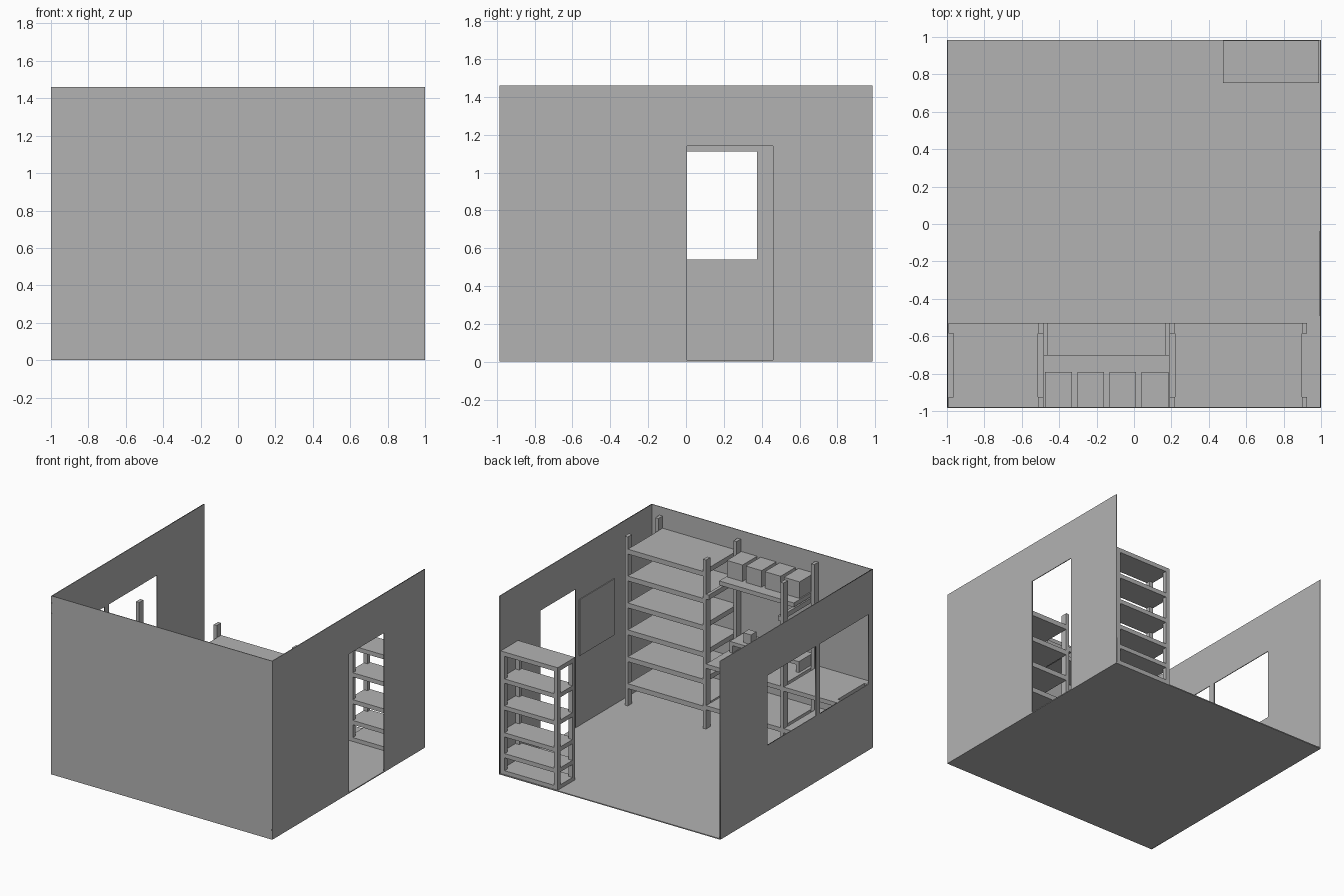
import bpy
import bmesh
from math import radians
from mathutils import Matrix, Vector

old = bpy.data.objects.get("Cube")
if old:
    bpy.data.objects.remove(old, do_unlink=True)

# One plain grey for everything
grey = bpy.data.materials.new("plain grey")
grey.use_nodes = True
COLOUR = (0.45, 0.45, 0.45, 1)
grey.diffuse_color = COLOUR
grey.node_tree.nodes["Principled BSDF"].inputs["Base Color"].default_value = COLOUR


def add_object(name, mesh):
    mesh.materials.clear()
    mesh.materials.append(grey)
    ob = bpy.data.objects.new(name, mesh)
    bpy.context.scene.collection.objects.link(ob)
    return ob


def boxes(name, spans):
    """One object made of boxes, each given as x, y and z ranges."""
    bm = bmesh.new()
    for span in spans:
        lo = Vector([r[0] for r in span])
        hi = Vector([r[1] for r in span])
        mat = Matrix.Translation((lo + hi) / 2) @ Matrix.Diagonal((*(hi - lo), 1))
        bmesh.ops.create_cube(bm, size=1, matrix=mat)
    mesh = bpy.data.meshes.new(name)
    bm.to_mesh(mesh)
    bm.free()
    return add_object(name, mesh)


def rect(a, b, low, high):
    return [(a, low), (b, low), (b, high), (a, high)]


def side_wall(name, x, outlines):
    """Flat wall across x, with holes cut by the inner outlines."""
    curve = bpy.data.curves.new(name + " outline", "CURVE")
    curve.dimensions = "2D"
    curve.fill_mode = "BOTH"
    curve.extrude = WALL / 2
    for pts in outlines:
        sp = curve.splines.new("POLY")
        sp.points.add(len(pts) - 1)
        for p, (u, v) in zip(sp.points, pts):
            p.co = (u, v, 0, 1)
        sp.use_cyclic_u = True
    temp = bpy.data.objects.new(name + " outline", curve)
    bpy.context.scene.collection.objects.link(temp)
    deps = bpy.context.evaluated_depsgraph_get()
    mesh = bpy.data.meshes.new_from_object(temp.evaluated_get(deps))
    bpy.data.objects.remove(temp, do_unlink=True)
    ob = add_object(name, mesh)
    ob.rotation_euler = (radians(90), 0, radians(90))
    ob.location.x = x


WALL = 0.006
D = 0.985       # half depth of the room
H = 1.46        # wall height
inner = 1 - WALL / 2

# Room shell, open at the back
boxes("floor", [((-1, 1), (-D, D), (0, 0.008))])
boxes("front_wall", [((-1, 1), (-D, -D + WALL), (0, H))])
side_wall("left_wall", inner, [[(-D, 0), (0.005, 0), (0.005, 1.14), (0.46, 1.14),
                                (0.46, 0), (D, 0), (D, H), (-D, H)]])
side_wall("right_wall", -inner, [rect(-D, D, 0, H),
                                 rect(-0.93, -0.305, 0.54, 1.11),
                                 rect(-0.25, 0.375, 0.54, 1.11)])
boxes("wall_board", [((0.988, 0.995), (-0.49, -0.04), (0.58, 1.04))])

FRONT, BACK = -0.98, -0.53


def posts(name, x0, x1, y0, y1, top, w, d):
    boxes(name, [(xr, yr, (0, top))
                 for xr in ((x0, x0 + w), (x1 - w, x1))
                 for yr in ((y0, y0 + d), (y1 - d, y1))])


def shelves(name, xr, yr, tops, thick=0.035):
    boxes(name, [(xr, yr, (t - thick, t)) for t in tops])


# Small free-standing rack beside the doorway
posts("small_rack_posts", 0.475, 0.99, 0.755, 0.98, 0.98, 0.035, 0.035)
shelves("small_rack_shelves", (0.475, 0.99), (0.755, 0.98),
        (1.01, 0.79, 0.57, 0.35, 0.18, 0.04))

# Tall rack against the front wall
posts("tall_rack_posts", 0.19, 0.925, FRONT, BACK, 1.39, 0.028, 0.055)
shelves("tall_rack_shelves", (0.218, 0.897), (FRONT, BACK),
        [1.29 - 0.22 * i for i in range(6)], 0.04)

# Middle bay: workbench, low shelf, high shelf with boxes
boxes("middle_posts", [((-0.513, -0.485), yr, (0, 1.39))
                       for yr in ((FRONT, FRONT + 0.055), (BACK - 0.055, BACK))])
shelves("high_shelf", (-0.485, 0.19), (FRONT, -0.70), [1.155])
boxes("high_shelf_rails", [(xr, (FRONT, BACK), (1.07, 1.11))
                           for xr in ((-0.485, -0.46), (0.165, 0.19))])
shelves("workbench_top", (-0.485, 0.19), (FRONT, BACK), [0.54, 0.2])
shelves("bench_riser", (-0.46, 0.165), (FRONT, -0.80), [0.63], 0.03)
boxes("riser_supports", [(xr, (FRONT, -0.80), (0.54, 0.60))
                         for xr in ((-0.46, -0.435), (0.14, 0.165))])
boxes("small_box", [((0, 0.07), (-0.91, -0.84), (0.63, 0.71))])
boxes("storage_boxes", [((x, x + 0.143), (FRONT, -0.79), (1.155, 1.29))
                        for x in (-0.475, -0.303, -0.131, 0.041)])

# Low table under the window
boxes("table_legs", [((-0.993, -0.965), yr, (0, 0.54))
                     for yr in ((FRONT, FRONT + 0.055), (BACK - 0.055, BACK))])
shelves("table_shelves", (-0.965, -0.513), (FRONT, BACK), [0.54, 0.2])
